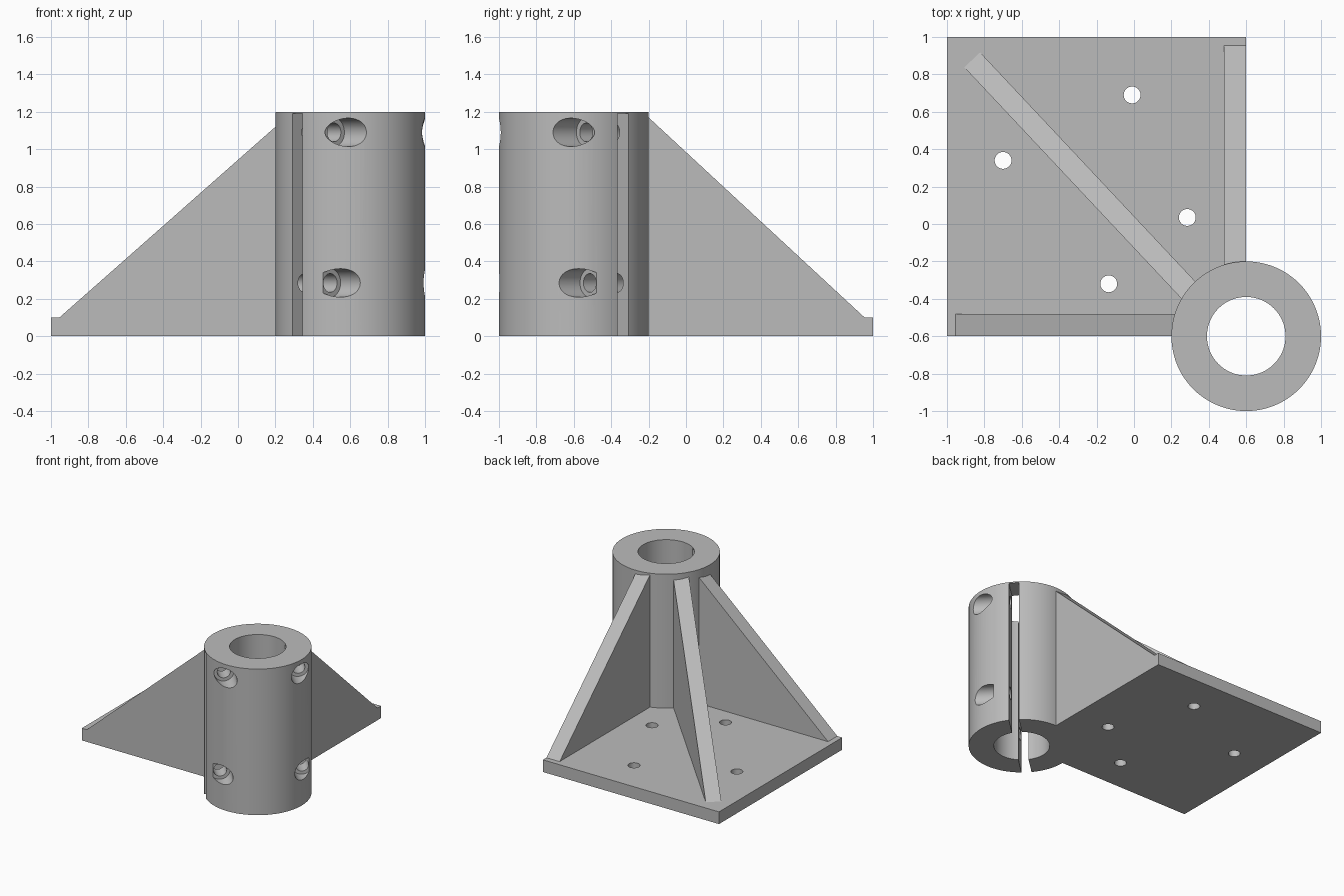
import bpy
import math
from mathutils import Matrix, Vector

cube = bpy.data.objects.get("Cube")
if cube:
    bpy.data.objects.remove(cube)

# Single material
grey = bpy.data.materials.new("plain_grey")
grey.use_nodes = True
COLOUR = (0.5, 0.5, 0.5, 1)
grey.diffuse_color = COLOUR
grey.node_tree.nodes["Principled BSDF"].inputs["Base Color"].default_value = COLOUR

# Clamp frame: local x runs along the slit, local y towards the diagonal rib
CENTRE = Vector((0.6, -0.6, 0))
HEIGHT = 1.2
TILT = math.radians(43.2)
CLAMP = Matrix.Translation(CENTRE) @ Matrix.Rotation(TILT, 4, "Z")


def cylinder(name, radius, z0, z1, centre, sides=48):
    bpy.ops.mesh.primitive_cylinder_add(
        vertices=sides, radius=radius, depth=z1 - z0,
        location=(centre[0], centre[1], (z0 + z1) / 2))
    obj = bpy.context.object
    obj.name = name
    return obj


def box(name, low, high, frame=Matrix()):
    low, high = Vector(low), Vector(high)
    bpy.ops.mesh.primitive_cube_add(size=1)
    obj = bpy.context.object
    obj.name = name
    obj.data.transform(frame @ Matrix.Translation((low + high) / 2)
                       @ Matrix.Diagonal((high - low).to_4d()))
    return obj


def bolt_cutter(radius, offset, z, start, end):
    """Cylinder along the clamp's local y axis."""
    bpy.ops.mesh.primitive_cylinder_add(vertices=48, radius=radius, depth=end - start)
    obj = bpy.context.object
    obj.data.transform(CLAMP @ Matrix.Translation((offset, (start + end) / 2, z))
                       @ Matrix.Rotation(math.pi / 2, 4, "X"))
    return obj


def cut(target, cutters):
    bpy.context.view_layer.objects.active = target
    for cutter in cutters:
        cutter.hide_render = True
        mod = target.modifiers.new("cut", "BOOLEAN")
        mod.operation = "DIFFERENCE"
        mod.solver = "EXACT"
        mod.object = cutter
        bpy.ops.object.modifier_apply(modifier=mod.name)
        bpy.data.objects.remove(cutter)


def finish(obj, smooth=False):
    obj.data.materials.clear()
    obj.data.materials.append(grey)
    if smooth:
        bpy.ops.object.select_all(action="DESELECT")
        obj.select_set(True)
        bpy.context.view_layer.objects.active = obj
        bpy.ops.object.shade_smooth_by_angle(angle=math.radians(30))


def rib(name, profile, side0, side1, frame):
    """Extrude a (distance, height) outline between two side offsets."""
    n = len(profile)
    verts = [frame @ Vector((s, d, z)) for s in (side0, side1) for d, z in profile]
    faces = [tuple(range(n)), tuple(reversed(range(n, 2 * n)))]
    faces += [(i, i + n, (i + 1) % n + n, (i + 1) % n) for i in range(n)]
    mesh = bpy.data.meshes.new(name)
    mesh.from_pydata(verts, [], faces)
    obj = bpy.data.objects.new(name, mesh)
    bpy.context.collection.objects.link(obj)
    bpy.context.view_layer.objects.active = obj
    bpy.ops.object.select_all(action="DESELECT")
    obj.select_set(True)
    bpy.ops.object.mode_set(mode="EDIT")
    bpy.ops.mesh.select_all(action="SELECT")
    bpy.ops.mesh.normals_make_consistent(inside=False)
    bpy.ops.object.mode_set(mode="OBJECT")
    finish(obj)


# Clamp tube with bore, slit and counterbored bolt holes
tube = cylinder("clamp_tube", 0.4, 0, HEIGHT, CENTRE, 96)
cutters = [cylinder("bore", 0.21, -0.1, 1.3, CENTRE, 96),
           box("slit", (-0.5, -0.05, -0.1), (0.5, 0.0265, 1.19), CLAMP)]
for z, offset in ((1.09, 0.28), (0.285, 0.308)):
    for side in (-1, 1):
        cutters.append(bolt_cutter(0.076, side * offset, z, -0.6, -0.172))
        cutters.append(bolt_cutter(0.05, side * offset, z, -0.3, 0.15))
cut(tube, cutters)
finish(tube, smooth=True)

# Base plate with four mounting holes
plate = box("base_plate", (-1, -0.6, 0), (0.6, 1, 0.1))
holes = [(-0.01, 0.69), (-0.7, 0.34), (0.285, 0.035), (-0.135, -0.32)]
cut(plate, [cylinder("hole", 0.045, -0.1, 0.3, p) for p in holes]
    + [cylinder("tube_space", 0.39, -0.1, 0.3, CENTRE, 96)])
finish(plate, smooth=True)

# Three gusset ribs, each measured outwards from the tube axis
back_frame = Matrix.Translation(CENTRE)
side_frame = back_frame @ Matrix.Rotation(math.pi / 2, 4, "Z")


def gusset(name, inner, outer, top, side0, side1, frame):
    rib(name, [(inner, 0.1), (outer, 0.1), (inner, top)], side0, side1, frame)


gusset("back_rib", 0.376, 1.555, 1.192, -0.12, 0, back_frame)
gusset("side_rib", 0.36, 1.555, 1.155, 0, 0.12, side_frame)
gusset("diagonal_rib", 0.37, 2.08, 1.169, -0.115, 0.002, CLAMP)
